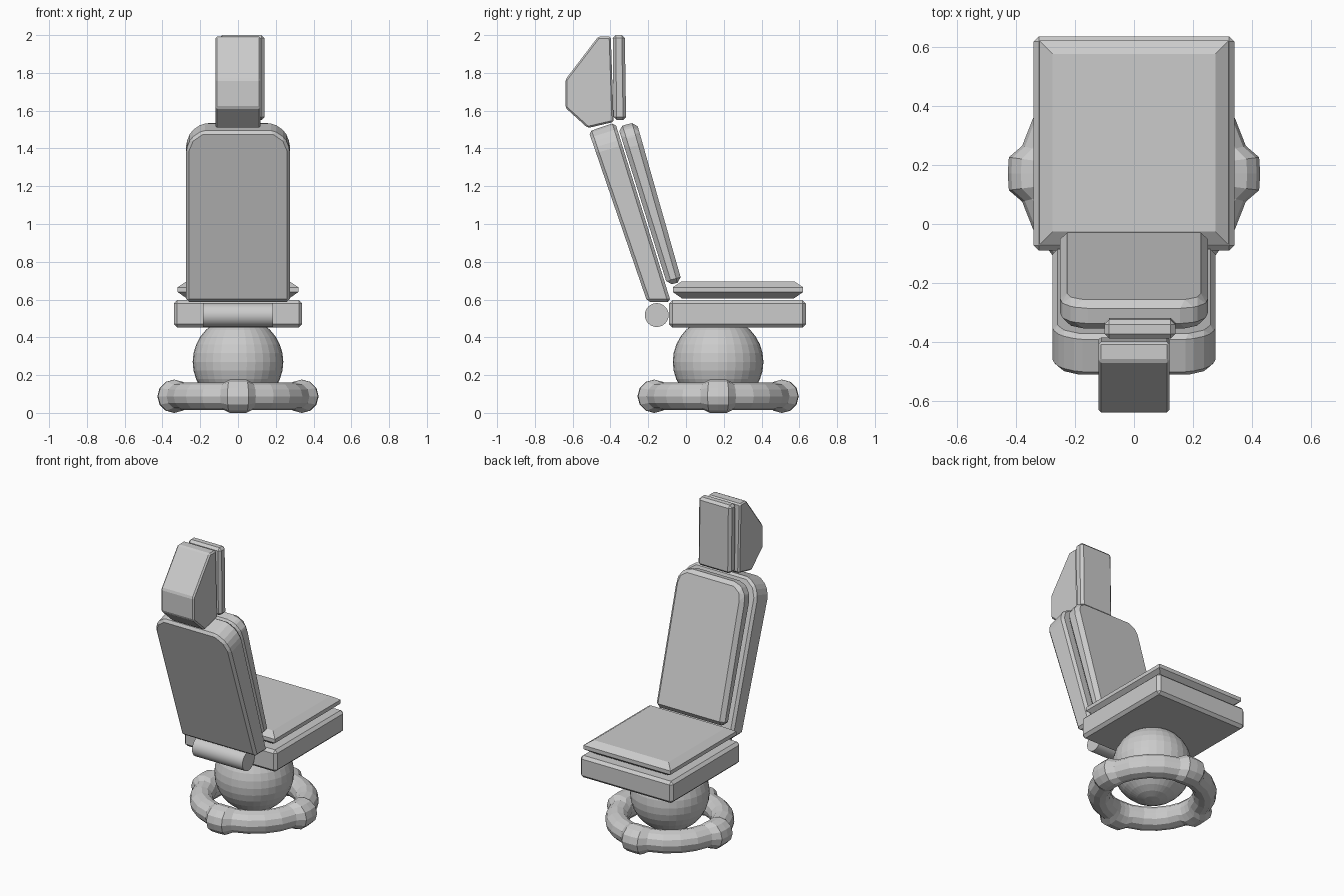
import bpy, bmesh
from math import cos, sin, pi, radians

if "Cube" in bpy.data.objects:
    bpy.data.objects.remove(bpy.data.objects["Cube"])


def finish(name, bm, bevel=0.0):
    bmesh.ops.recalc_face_normals(bm, faces=bm.faces)
    if bevel:
        bmesh.ops.bevel(bm, geom=list(bm.edges), offset=bevel, segments=1,
                        affect='EDGES', profile=0.5, clamp_overlap=True)
    mesh = bpy.data.meshes.new(name)
    bm.to_mesh(mesh)
    bm.free()
    obj = bpy.data.objects.new(name, mesh)
    bpy.context.collection.objects.link(obj)
    return obj


def loft(name, loops, bevel=0.0, closed=False):
    """Skin equal-length closed loops; cap the ends unless the sweep is closed."""
    bm = bmesh.new()
    rings = [[bm.verts.new(p) for p in loop] for loop in loops]
    n = len(rings[0])
    pairs = list(zip(rings, rings[1:])) + ([(rings[-1], rings[0])] if closed else [])
    for a, b in pairs:
        for i in range(n):
            j = (i + 1) % n
            bm.faces.new((a[i], a[j], b[j], b[i]))
    if not closed:
        bm.faces.new(rings[0])
        bm.faces.new(rings[-1])
    return finish(name, bm, bevel)


def slab(name, outline, lines, bevel):
    """Upright slab: outline (x, t), with t running along each (y, z) line."""
    loops = [[(x, p[0] + (q[0] - p[0]) * t, p[1] + (q[1] - p[1]) * t)
              for x, t in outline] for p, q in lines]
    return loft(name, loops, bevel)


def mirror(half):
    return half + [(-x, t) for x, t in reversed(half)]


def rect(x, y0, y1, z):
    return [(-x, y0, z), (x, y0, z), (x, y1, z), (-x, y1, z)]


CY = 0.17  # centre of the base in y

# Base ring with four swollen collars
loops = []
for quarter in range(4):
    for deg, big in ((-14, 0), (-7.5, 1), (0, 1), (7.5, 1), (14, 0), (29, 0), (45, 0), (61, 0)):
        a = radians(deg + 90 * quarter)
        major, minor = (0.339, 0.088) if big else (0.318, 0.072)
        loops.append([((major + minor * cos(u)) * cos(a),
                       CY + (major + minor * cos(u)) * sin(a),
                       0.088 + minor * sin(u))
                      for u in (2 * pi * k / 12 for k in range(12))])
loft("base_ring", loops, closed=True)

# Ball under the seat
bpy.ops.mesh.primitive_uv_sphere_add(segments=32, ring_count=16, radius=0.24,
                                     location=(0, CY, 0.27))
bpy.context.object.name = "base_ball"

# Seat pan and cushion
loft("seat_pan", [rect(0.34, -0.09, 0.635, 0.452), rect(0.34, -0.09, 0.635, 0.597)], 0.018)
loft("seat_cushion", [rect(0.32 - i, -0.07 + i, 0.62 - i, z) for z, i in
                      ((0.605, 0.05), (0.64, 0), (0.665, 0), (0.695, 0.045))])

# Hinge barrel
bpy.ops.mesh.primitive_cylinder_add(vertices=32, radius=0.063, depth=0.37,
                                    location=(0, -0.155, 0.518), rotation=(0, pi / 2, 0))
bpy.context.object.name = "hinge"
bpy.ops.object.shade_smooth_by_angle()

# Backrest shell and cushion
slab("backrest_shell", mirror([(0.275, 0), (0.275, 0.89), (0.25, 0.955), (0.19, 1)]),
     [((-0.205, 0.587), (-0.515, 1.49)), ((-0.08, 0.587), (-0.375, 1.537))], 0.016)
slab("backrest_cushion", mirror([(0.25, 0), (0.25, 0.89), (0.235, 0.955), (0.18, 1)]),
     [((-0.098, 0.675), (-0.36, 1.515)), ((-0.022, 0.695), (-0.262, 1.54))], 0.024)

# Headrest block and its slightly offset cushion
profile = [(-0.465, 1.992), (-0.398, 1.992), (-0.383, 1.54),
           (-0.52, 1.508), (-0.638, 1.615), (-0.638, 1.765)]
loft("headrest_block", [[(x, y, z) for y, z in profile] for x in (-0.12, 0.12)], 0.009)
slab("headrest_cushion", [(-0.10, 0), (0.14, 0), (0.14, 1), (-0.10, 1)],
     [((-0.383, 1.55), (-0.388, 2.0)), ((-0.317, 1.55), (-0.324, 2.0))], 0.016)
